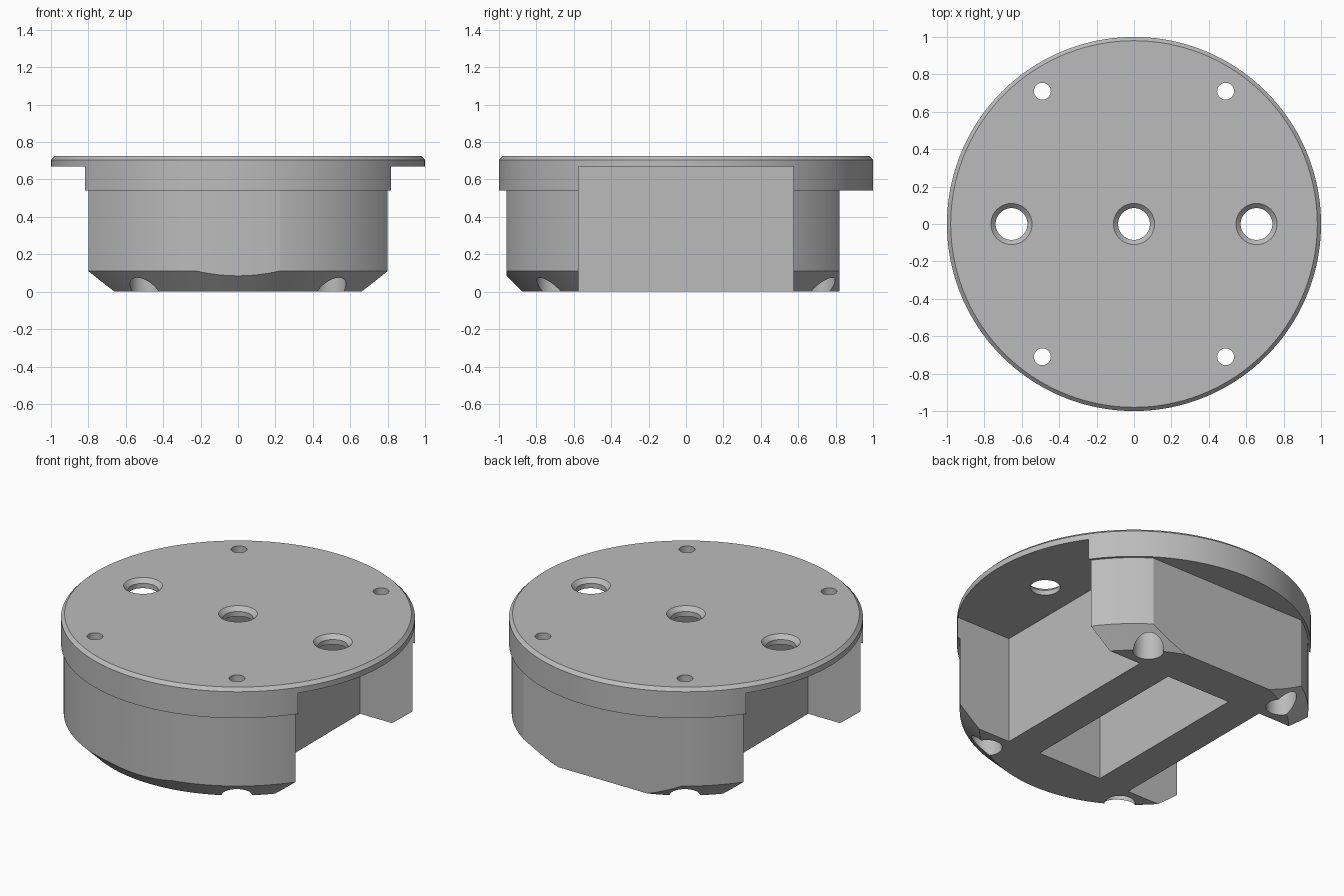
import bpy, math

if "Cube" in bpy.data.objects:
    bpy.data.objects.remove(bpy.data.objects["Cube"])

SEGMENTS = 160
grey = bpy.data.materials.new("plain grey")
grey.use_nodes = True
grey.diffuse_color = (0.5, 0.5, 0.5, 1)
grey.node_tree.nodes["Principled BSDF"].inputs["Base Color"].default_value = (0.5, 0.5, 0.5, 1)


def mesh_object(name, verts, faces):
    mesh = bpy.data.meshes.new(name)
    mesh.from_pydata(verts, [], faces)
    mesh.materials.append(grey)
    obj = bpy.data.objects.new(name, mesh)
    bpy.context.collection.objects.link(obj)
    return obj


def turned(name, profile, x=0, y=0, n=SEGMENTS):
    """Solid of revolution from (radius, height) points, bottom to top."""
    verts = [(x + r * math.cos(math.tau * i / n), y + r * math.sin(math.tau * i / n), z)
             for r, z in profile for i in range(n)]
    faces = [(k * n + i, k * n + (i + 1) % n, (k + 1) * n + (i + 1) % n, (k + 1) * n + i)
             for k in range(len(profile) - 1) for i in range(n)]
    faces.append(tuple(reversed(range(n))))
    faces.append(tuple(range(len(verts) - n, len(verts))))
    return mesh_object(name, verts, faces)


def box(name, low, high):
    verts = [(x, y, z) for x in (low[0], high[0]) for y in (low[1], high[1]) for z in (low[2], high[2])]
    faces = [(0, 1, 3, 2), (4, 6, 7, 5), (0, 4, 5, 1), (2, 3, 7, 6), (0, 2, 6, 4), (1, 5, 7, 3)]
    return mesh_object(name, verts, faces)


def combine(target, tool, operation):
    mod = target.modifiers.new(operation, "BOOLEAN")
    mod.operation = operation
    mod.solver = "EXACT"
    mod.object = tool
    bpy.context.view_layer.objects.active = target
    bpy.ops.object.modifier_apply(modifier=mod.name)
    bpy.data.objects.remove(tool)


# Round body with chamfered foot, flattened at front and back
housing = turned("housing", [(0.875, 0), (0.985, 0.11), (0.985, 0.62)])
combine(housing, box("flats", (-2, -0.96, -1), (2, 0.82, 1)), "INTERSECT")

# Wider top flange with bevelled rim
combine(housing, turned("flange", [(1, 0.54), (1, 0.705), (0.98, 0.725)]), "UNION")

# Side recesses and central pocket, all open at the bottom
for low, high, half in ((0.44, 2, 0.575), (-2, -0.44, 0.575), (-0.222, 0.222, 0.565)):
    combine(housing, box("recess", (low, -half, -1), (high, half, 0.67)), "DIFFERENCE")

# Countersunk holes along the middle
for x in (-0.655, 0, 0.655):
    hole = turned("hole", [(0.085, 0.6), (0.085, 0.7), (0.11, 0.725), (0.11, 0.8)], x, 0, 48)
    combine(housing, hole, "DIFFERENCE")

# Corner screw holes with wide counterbores underneath
for x in (-0.49, 0.49):
    for y in (-0.71, 0.71):
        bore = turned("bore", [(0.087, -0.2), (0.087, 0.4), (0.045, 0.4), (0.045, 0.9)], x, y, 48)
        combine(housing, bore, "DIFFERENCE")

# Smooth curved walls with crisp edges
bpy.ops.object.select_all(action="DESELECT")
housing.select_set(True)
bpy.context.view_layer.objects.active = housing
bpy.ops.object.shade_smooth_by_angle(angle=math.radians(25))
